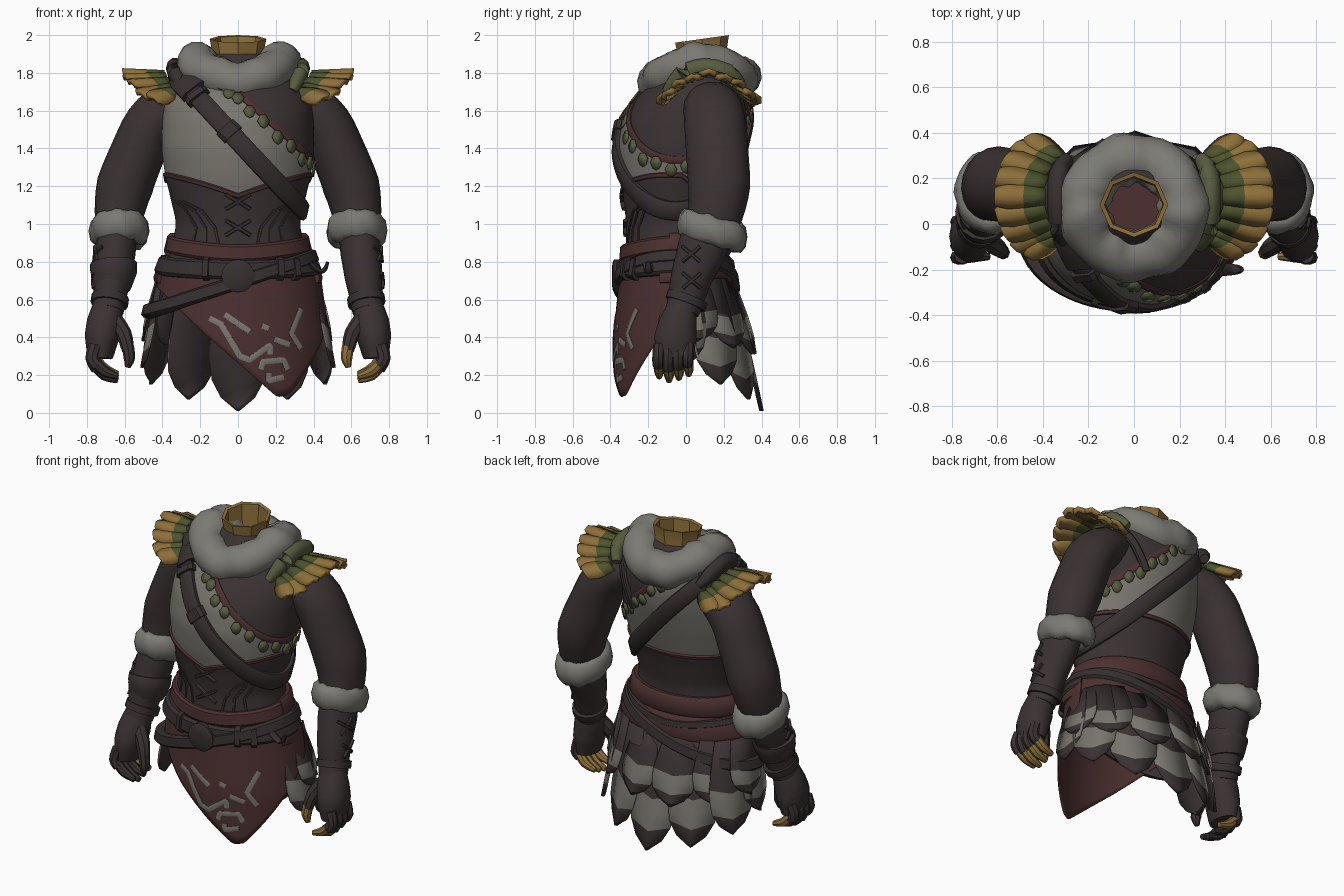
import bpy, bmesh, math, random
from mathutils import Vector as V
from mathutils.bvhtree import BVHTree
from math import sin, cos, pi, radians

if "Cube" in bpy.data.objects:
    bpy.data.objects.remove(bpy.data.objects["Cube"])

random.seed(4)


def mat(name, r, g, b):
    m = bpy.data.materials.new(name)
    m.diffuse_color = (r, g, b, 1)
    m.use_nodes = True
    m.node_tree.nodes["Principled BSDF"].inputs["Base Color"].default_value = m.diffuse_color
    return m


BROWN = mat("dark_leather", .044, .032, .032)
STRAP = mat("strap_leather", .039, .029, .029)
CREAM = mat("cream_cloth", .190, .178, .155)
FUR = mat("grey_fur", .205, .197, .177)
MAROON = mat("maroon_cloth", .074, .029, .029)
GOLD = mat("gold", .27, .160, .042)
GREEN = mat("feather_green", .075, .086, .027)
SAGE = mat("sage_green", .095, .106, .050)


def make(name, verts, faces, mats, rule=None, solid=0, angle=40, recalc=True):
    me = bpy.data.meshes.new(name)
    me.from_pydata([tuple(v) for v in verts], [], faces)
    for m in mats:
        me.materials.append(m)
    if rule:
        for p in me.polygons:
            p.material_index = rule(p)
    if recalc:
        bm = bmesh.new()
        bm.from_mesh(me)
        bmesh.ops.recalc_face_normals(bm, faces=bm.faces)
        bm.to_mesh(me)
        bm.free()
    o = bpy.data.objects.new(name, me)
    bpy.context.collection.objects.link(o)
    bpy.ops.object.select_all(action='DESELECT')
    o.select_set(True)
    bpy.context.view_layer.objects.active = o
    bpy.ops.object.shade_smooth_by_angle(angle=radians(angle))
    if solid:
        md = o.modifiers.new("thickness", 'SOLIDIFY')
        md.thickness, md.offset = solid, 0
    return o


def loft(name, rings, mats, cap=True, closed=False, rule=None, angle=40):
    n, k = len(rings[0]), len(rings)
    faces = [(i * n + j, i * n + (j + 1) % n, (i + 1) % k * n + (j + 1) % n, (i + 1) % k * n + j)
             for i in range(k if closed else k - 1) for j in range(n)]
    if cap and not closed:
        faces += [tuple(range(n)), tuple(range((k - 1) * n, k * n))]
    return make(name, [p for r in rings for p in r], faces, mats, rule, 0, angle)


def tube(name, path, radii, m, n=12, sub=3):
    """Smooth limb through path points; radii are (side, depth) pairs."""
    pts, k = [V(p) for p in path], len(path)
    P, R = [], []
    for i in range(k - 1):
        a, b, c, d = pts[max(i - 1, 0)], pts[i], pts[i + 1], pts[min(i + 2, k - 1)]
        for s in range(sub + (i == k - 2)):
            t = s / sub
            P.append(.5 * (2 * b + (c - a) * t + (2 * a - 5 * b + 4 * c - d) * t * t + (3 * b - a - 3 * c + d) * t ** 3))
            R.append([radii[i][q] * (1 - t) + radii[i + 1][q] * t for q in (0, 1)])
    rings = []
    for i, c in enumerate(P):
        t = (P[min(i + 1, len(P) - 1)] - P[max(i - 1, 0)]).normalized()
        s = t.cross(V((0, 1, 0)) if abs(t.y) < .85 else V((0, 0, 1))).normalized()
        w = t.cross(s)
        rings.append([c + s * R[i][0] * cos(a * 2 * pi / n) + w * R[i][1] * sin(a * 2 * pi / n) for a in range(n)])
    return loft(name, rings, [m])


def tree_of(o):
    return BVHTree.FromPolygons([v.co for v in o.data.vertices], [tuple(p.vertices) for p in o.data.polygons])


def cast(tree, ray):
    a, b = V(ray[0]), V(ray[1])
    d = (b - a).normalized()
    p, nrm, _, _ = tree.ray_cast(a, d)
    if p is None:
        return None
    return p, (-nrm if nrm.dot(d) > 0 else nrm)


def drape(name, tree, rays, width, thick, m, closed=False, lift=0, sink=.01):
    """Band laid on a surface along a series of rays."""
    H = [h for h in (cast(tree, r) for r in rays) if h]
    k, rings = len(H), []
    for i, (p, _) in enumerate(H):
        a, b = ((i - 1) % k, (i + 1) % k) if closed else (max(i - 1, 0), min(i + 1, k - 1))
        nrm = (H[a][1] + H[i][1] + H[b][1]).normalized()
        w = (H[b][0] - H[a][0]).cross(nrm).normalized() * width / 2
        p = p + nrm * lift
        rings.append([p - w - nrm * sink, p - w + nrm * thick * .6, p - w * .7 + nrm * thick,
                      p + w * .7 + nrm * thick, p + w + nrm * thick * .6, p + w - nrm * sink])
    return loft(name, rings, [m], closed=closed)


def around(zf, a0=0, a1=360, n=64):
    """Horizontal rays toward the body axis; angle 0 faces front, 90 faces +x."""
    out = []
    for i in range(n):
        t = radians(a0 + (a1 - a0) * i / (n if a1 - a0 == 360 else n - 1))
        out.append(((2 * sin(t), -2 * cos(t), zf(t)), (0, -.03, zf(t))))
    return out


def plane(z0, slope, a0=0, a1=360, n=72):
    """Rays inside a plane tilted along x."""
    out = []
    for i in range(n):
        t = radians(a0 + (a1 - a0) * i / (n if a1 - a0 == 360 else n - 1))
        out.append(((2 * sin(t), -2 * cos(t), z0 + slope * 2 * sin(t)), (0, 0, z0)))
    return out


def front(pts, n=6):
    return [((a[0] + (b[0] - a[0]) * s / n, -2, a[1] + (b[1] - a[1]) * s / n),
             (a[0] + (b[0] - a[0]) * s / n, 0, a[1] + (b[1] - a[1]) * s / n))
            for a, b in zip(pts, pts[1:]) for s in range(n + 1) if s or a is pts[0]]


def lerp(keys, t):
    for a, b in zip(keys, keys[1:]):
        if t <= b[0]:
            f = max(0, (t - a[0]) / (b[0] - a[0]))
            return [p + (q - p) * f for p, q in zip(a, b)]
    return list(keys[-1])


# torso: height, half width, front y, back y
KEYS = [(.50, .465, -.345, .26), (.72, .41, -.33, .225), (.85, .36, -.32, .205), (1.0, .325, -.315, .20),
        (1.15, .36, -.335, .23), (1.25, .385, -.355, .26), (1.4, .405, -.365, .30), (1.55, .40, -.335, .335),
        (1.65, .39, -.275, .345), (1.75, .34, -.19, .335), (1.82, .25, -.11, .29), (1.9, .14, -.04, .21)]
rows = [lerp(KEYS, .5 + 1.4 * i / 80) for i in range(81)]
for _ in range(3):
    rows = [rows[0]] + [[(a + b + c) / 3 for a, b, c in zip(*rows[i - 1:i + 2])] for i in range(1, 80)] + [rows[80]]


def bottom_edge(x, y):
    return 1.26 - (.11 * max(0, 1 - abs(x) / .36) if y < 0 else .03)


def torso_colour(p):
    x, y, z = p.center
    return 1 if bottom_edge(x, y) < z < 1.7 - .9 * x else 0


torso = loft("torso", [[(a * cos(j * pi / 40), (f + b) / 2 + (b - f) / 2 * sin(j * pi / 40), z) for j in range(80)]
                       for z, a, f, b in rows], [BROWN, CREAM], cap=False, rule=torso_colour)
body = tree_of(torso)
# open hem hidden under the belts, closed by a lining disc
bm = bmesh.new()
bm.from_mesh(torso.data)
bmesh.ops.delete(bm, geom=[v for v in bm.verts if v.co.z < .67], context='VERTS')
bm.to_mesh(torso.data)
bm.free()
make("waist_lining", [(.41 * cos(j * pi / 16), -.05 + .275 * sin(j * pi / 16), .69) for j in range(32)],
     [tuple(range(32))], [MAROON])

# bodice trims, hanging leaves and shoulder straps
drape("bodice_lower_trim", body, around(lambda t: bottom_edge(.38 * sin(t), -cos(t))), .025, .012, MAROON, True)
drape("bodice_diagonal_trim", body, plane(1.695, -.9), .04, .01, MAROON, True)
lv, lf = [], []
for i, ray in enumerate(plane(1.660, -.9, n=32)):
    h = cast(body, ray)
    if h and h[0].z < 1.78:
        p, nrm = h
        side = nrm.cross(V((0, 0, 1))).normalized()
        up = side.cross(nrm)
        b = len(lv)
        for u, v in ((-.014, .032), (.014, .032), (.033, 0), (.02, -.03), (0, -.042), (-.02, -.03), (-.033, 0)):
            lv.append(p + nrm * .014 + side * u + up * (v - .018 * (i % 2)))
        lf.append(tuple(range(b, b + 7)))
make("trim_leaves", lv, lf, [SAGE], solid=.008)
drape("cross_strap", body, plane(1.44, -1.08), .10, .03, STRAP, True)
drape("strap_shoulder_flap", body, plane(1.45, -1.08, -130, -52, 16), .15, .04, STRAP)
drape("strap_keeper_upper", body, plane(1.44, -1.08, -48, -42, 4), .13, .045, STRAP)
drape("strap_keeper_lower", body, plane(1.44, -1.08, -11, -4, 4), .12, .043, STRAP)
drape("back_strap", body, [((.29 - .012 * i, 2, 1.76 - .025 * i), (.29 - .012 * i, 0, 1.76 - .025 * i))
                           for i in range(12)], .05, .022, STRAP)

# corset lacing and seams
for z in (1.12, .98):
    for s in (1, -1):
        drape("corset_lace", body, front([(-.065 * s, z - .04), (.065 * s, z + .04)]), .02, .018, STRAP)
for s in (1, -1):
    for k in range(3):
        drape("corset_seam", body, front([(s * (.10 + .07 * k), .88), (s * (.12 + .05 * k), .98),
                                          (s * (.19 + .04 * k), 1.07), (s * (.29 + .02 * k), 1.12)], 4), .014, .006, BROWN)

# waist sash and belts
drape("sash", body, around(lambda t: .875 - .03 * cos(t) + .02 * sin(t) ** 2), .09, .03, MAROON, True)
drape("sash_back_upper", body, around(lambda t: .89, 80, 280, 40), .12, .034, MAROON)
drape("sash_back_lower", body, around(lambda t: .755, 75, 285, 40), .15, .036, MAROON)
drape("main_belt", body, around(lambda t: .775 - .02 * cos(t), -95, 95, 40), .10, .04, STRAP, lift=.005)
drape("main_belt_back", body, around(lambda t: .80 - .02 * cos(2 * t) + .015 * sin(t), 90, 270, 40), .05, .042, STRAP)
drape("low_belt", body, plane(.69, .345), .075, .04, STRAP, True, .012)
for k in (-32, 36, 50):
    drape("belt_loop", body, around(lambda t: .76, k, k + 5, 4), .125, .06, STRAP)
tube("belt_tail", [(.38, -.2, .79), (.43, -.2, .75), (.46, -.2, .76), (.475, -.2, .80)],
     [(.014, .03), (.013, .025), (.012, .02), (.008, .012)], STRAP, 8)
loft("belt_medallion", [[(r * cos(a * pi / 8), y, .725 + r * sin(a * pi / 8)) for a in range(16)]
                        for r, y in ((.085, -.33), (.088, -.38), (.07, -.39), (.02, -.392))], [STRAP])


# apron with slanted point
def apron_point(t, z):
    f = min(1, max(0, (.76 - z) / .36))
    return V(((.43 + .05 * f) * sin(t), -(.345 + .037 * f) * cos(t), z))


def apron_edge(t):
    d = math.degrees(t)
    return .63 - .87 * (.48 * sin(t) + .42) if d < 27 else lerp([(27, .085), (34, .095), (70, .41), (96, .60)], d)[1]


cols, steps = 60, 14
av = []
for i in range(cols + 1):
    t = radians(-76 + 172 * i / cols)
    av += [apron_point(t, .76 + (min(.7, apron_edge(t)) - .76) * j / steps) for j in range(steps + 1)]
q = steps + 1
apron = make("front_apron", av, [(i * q + j, i * q + q + j, i * q + q + j + 1, i * q + j + 1)
                                 for i in range(cols) for j in range(steps)], [MAROON], solid=.008)
cloth = tree_of(apron)
# abstract painted strokes on the apron
for st in ([(-.15, .50), (-.09, .47), (.01, .30), (.06, .28), (.17, .36), (.17, .31)], [(-.07, .52), (.06, .43)],
           [(.125, .46), (.16, .445)], [(.33, .55), (.28, .42), (.33, .34)],
           [(.19, .39), (.27, .36)], [(.12, .23), (.13, .27), (.24, .28), (.26, .23)],
           [(.16, .21), (.16, .17), (.24, .19)]):
    drape("apron_stroke", cloth, front(st), .03, .004, CREAM, lift=.004, sink=.002)


# feathers: ridged sheets with colour by row; the underside may use a second set of colours
def feathers(name, items, rows_w, mats, row_mats, chev, under=0, thick=.01):
    vs, fs, ids = [], [], []
    for base, tip, width in items:
        base, tip = V(base), V(tip)
        d = tip - base
        side = V(width)
        nrm = d.cross(side).normalized() * .015
        b = len(vs)
        for t, w in rows_w:
            c = base + d * t
            tm = min(1, t + chev) if 0 < t < 1 else t
            vs += [c - side * w, base + d * tm + nrm, c + side * w]
        for r in range(len(rows_w) - 1):
            for j in (0, 1):
                fs.append((b + r * 3 + j, b + r * 3 + j + 3, b + r * 3 + j + 4, b + r * 3 + j + 1))
                ids.append(row_mats[r])
    o = make(name, vs, fs, mats, lambda p: ids[p.index], thick, recalc=False)
    o.modifiers[-1].material_offset = under


def skirt(n, spread, z_side, z_back, reach, half):
    out = []
    for i in range(n):
        u = 2 * i / (n - 1) - 1
        t = pi / 2 + radians(spread) * u
        j = .012 * (i % 2)
        tip_z = z_back + (z_side - z_back) * abs(u) ** 1.2
        out.append((((.41 + j) * cos(t), (.225 + j) * sin(t), .71),
                    ((.43 + .07 * reach + j) * cos(t), (.24 + .14 * reach + j) * sin(t), tip_z),
                    (-half * sin(t), half * .85 * cos(t), 0)))
    return out


PROFILE = [(0, .65), (.3, .88), (.5, 1), (.64, 1), (.77, .92), (.9, .6), (1, .02)]
FEATHER = [BROWN, CREAM, BROWN, BROWN]
feathers("skirt_feathers_long", skirt(7, 94, .24, .01, 1, .15), PROFILE, FEATHER, [0, 0, 1, 1, 0, 0], .07, 2)
feathers("skirt_feathers_short", skirt(6, 80, .38, .30, .85, .135), PROFILE, FEATHER, [0, 0, 1, 1, 0, 0], .07, 2)


# fur rings with lumpy surface
def fur_ring(name, c, rx, ry, th, tv, zf, n=48, m=14):
    ph = [random.uniform(0, 6) for _ in range(3)]
    rings = []
    for i in range(n):
        t = 2 * pi * i / n
        ring = []
        for j in range(m):
            a = 2 * pi * j / m
            k = 1 + .06 * sin(7 * t + ph[0] + 1.5 * sin(a)) + .04 * sin(11 * t + 2 * a + ph[1])
            r = th * k * cos(a)
            ring.append((c[0] + (rx + r) * cos(t), c[1] + (ry + r) * sin(t), c[2] + zf(t) + tv * k * sin(a)))
        rings.append(ring)
    loft(name, rings, [FUR], closed=True, angle=80)


fur_ring("fur_collar", (0, .072, 1.762), .218, .213, .112, .11, lambda t: .09 * cos(t) ** 2 + .008 * sin(t))

# neck with faceted open rim
loft("neck", [[(r * cos(a * pi / 4), .085 + r * .95 * sin(a * pi / 4), z + tl * sin(a * pi / 4)) for a in range(8)]
              for r, z, tl in ((.155, 1.80, 0), (.135, 1.90, .01), (.15, 1.98, .02), (.13, 1.975, .02), (.122, 1.85, 0))],
     [GOLD], cap=False, angle=20)

# arms, hands and shoulder feathers on both sides
for s in (1, -1):
    side = "right" if s > 0 else "left"

    def mx(pts):
        return [(s * x, y, z) for x, y, z in pts]

    tube(side + "_sleeve", mx([(.24, .13, 1.66), (.36, .14, 1.62), (.46, .155, 1.53), (.53, .165, 1.38),
                               (.60, .175, 1.20), (.63, .155, 1.05), (.64, .12, .94)]),
         [(.09, .12), (.135, .155), (.14, .165), (.145, .165), (.15, .165), (.13, .145), (.105, .13)], BROWN, 20)
    fur_ring(side + "_fur_cuff", (s * .628, .14, .965), .110, .135, .05, .082, lambda t: -.035 * sin(t), 36, 10)
    tube(side + "_forearm", mx([(.64, .11, .95), (.65, .08, .85), (.665, .03, .72), (.68, 0, .60), (.69, -.02, .54)]),
         [(.105, .135), (.108, .13), (.10, .11), (.085, .095), (.085, .09)], BROWN, 16)
    tube(side + "_wrist_strap", mx([(.676, .01, .615), (.682, -.005, .575)]), [(.10, .112), (.10, .11)], STRAP, 16, 1)
    if s < 0:
        tube("left_bracer", mx([(.66, .055, .79), (.66, .045, .75), (.672, .03, .66)]),
             [(.125, .13), (.125, .135), (.10, .11)], BROWN, 16)
    arm = tree_of(bpy.data.objects[side + "_forearm"])
    for z in (.84, .70):
        for k in (1, -1):
            drape(side + "_arm_lace", arm, [((s * 2, .03 + .045 * k * f, z + .04 * f),
                                             (s * .66, .03 + .045 * k * f, z + .04 * f))
                                            for f in (-1, -.5, 0, .5, 1)], .018, .014, STRAP)
    tube(side + "_palm", mx([(.688, -.02, .57), (.705, -.04, .48), (.72, -.055, .40), (.73, -.06, .29)]),
         [(.078, .075), (.095, .10), (.092, .115), (.065, .10)], BROWN, 14)
    for i in range(4):
        y = -.142 + .052 * i
        z = .02 * abs(i - 1.2)
        tube(side + "_finger", mx([(.755, y, .36), (.772, y - .005, .29), (.745, y - .005, .225 + z)]),
             [(.036, .032), (.036, .032), (.032, .03)], BROWN, 8)
        tube(side + "_fingertip", mx([(.75, y - .005, .24 + z), (.705, y, .195 + z), (.635, y, .168 + z)]),
             [(.03, .028), (.029, .027), (.016, .016)], GOLD if s > 0 or i > 2 else BROWN, 8)
    tube(side + "_thumb", mx([(.66, -.06, .50), (.605, -.10, .42), (.582, -.12, .33)]),
         [(.045, .045), (.042, .04), (.032, .032)], BROWN, 8)
    tube(side + "_thumb_tip", mx([(.583, -.118, .35), (.575, -.125, .29), (.585, -.125, .24)]),
         [(.033, .033), (.031, .031), (.014, .014)], GOLD if s > 0 else BROWN, 8)

    fan = []
    for i in range(9):
        t = radians(-76 + 152 * i / 8)
        d = sin(t) ** 2
        fan.append(((s * (.31 + .08 * cos(t)), .12 + .17 * sin(t), 1.785 - .09 * d),
                    (s * (.40 + .21 * cos(t)), .12 + .265 * sin(t), 1.795 - .15 * d - .012 * (i % 2)),
                    (-.05 * sin(t), s * .05 * cos(t), -.03 * s * sin(t))))
    feathers(side + "_shoulder_feathers", fan, [(0, .6), (.2, .75), (.42, .9), (.75, 1), (.95, .8), (1, .6)],
             [GREEN, GOLD], [0, 0, 1, 1, 1], .03, 0, .03)
    tube(side + "_shoulder_pad", mx([(.285, -.10, 1.70), (.325, -.02, 1.79), (.335, .10, 1.83),
                                     (.33, .22, 1.80), (.29, .29, 1.74)]),
         [(.025, .03), (.045, .05), (.045, .05), (.045, .05), (.025, .03)], SAGE if s > 0 else STRAP, 10)
